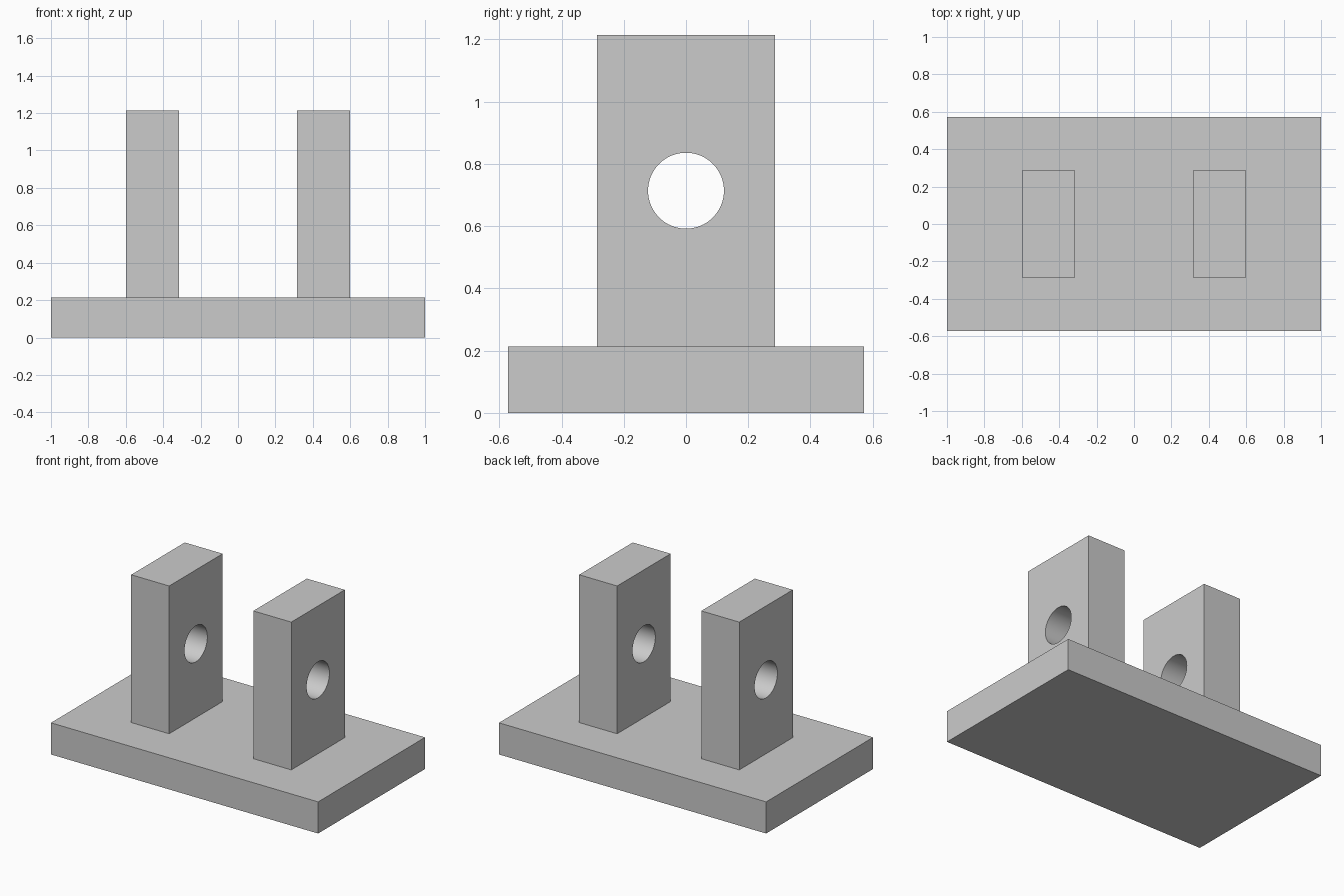
import bpy
import bmesh
from math import pi
from mathutils import Matrix

default_cube = bpy.data.objects.get("Cube")
if default_cube:
    bpy.data.objects.remove(default_cube, do_unlink=True)

# One plain grey for the whole bracket
GREY = (0.6, 0.6, 0.6, 1.0)
grey = bpy.data.materials.new("plain grey")
grey.use_nodes = True
grey.diffuse_color = GREY
grey.node_tree.nodes["Principled BSDF"].inputs["Base Color"].default_value = GREY

BASE_TOP = 0.214
UPRIGHT_X, UPRIGHT_THICK, UPRIGHT_DEPTH, UPRIGHT_HEIGHT = 0.457, 0.284, 0.572, 1.0
HOLE_Z, HOLE_RADIUS = 0.714, 0.122


def add_object(name, bm):
    mesh = bpy.data.meshes.new(name)
    bm.to_mesh(mesh)
    bm.free()
    mesh.materials.append(grey)
    obj = bpy.data.objects.new(name, mesh)
    bpy.context.collection.objects.link(obj)
    return obj


def add_box(name, size, center):
    bm = bmesh.new()
    bmesh.ops.create_cube(bm, size=1, matrix=Matrix.Translation(center) @ Matrix.Diagonal((*size, 1)))
    return add_object(name, bm)


# Base plate
add_box("base_plate", (2, 1.143, BASE_TOP), (0, 0, BASE_TOP / 2))

# Cutter for the pin holes, running along x through both uprights
bm = bmesh.new()
bmesh.ops.create_cone(bm, cap_ends=True, segments=64, radius1=HOLE_RADIUS, radius2=HOLE_RADIUS,
                      depth=2, matrix=Matrix.Translation((0, 0, HOLE_Z)) @ Matrix.Rotation(pi / 2, 4, "Y"))
cutter = add_object("hole_cutter", bm)
cutter.hide_render = True
cutter.hide_viewport = True

# Two uprights, each with a round pin hole
for side, name in ((1, "left_upright"), (-1, "right_upright")):
    upright = add_box(name, (UPRIGHT_THICK, UPRIGHT_DEPTH, UPRIGHT_HEIGHT),
                      (side * UPRIGHT_X, 0, BASE_TOP + UPRIGHT_HEIGHT / 2))
    hole = upright.modifiers.new("pin_hole", "BOOLEAN")
    hole.operation = "DIFFERENCE"
    hole.solver = "EXACT"
    hole.object = cutter
    bpy.context.view_layer.objects.active = upright
    bpy.ops.object.select_all(action="DESELECT")
    upright.select_set(True)
    bpy.ops.object.modifier_apply(modifier=hole.name)
    bpy.ops.object.shade_smooth_by_angle(angle=pi / 6)

bpy.data.objects.remove(cutter, do_unlink=True)
